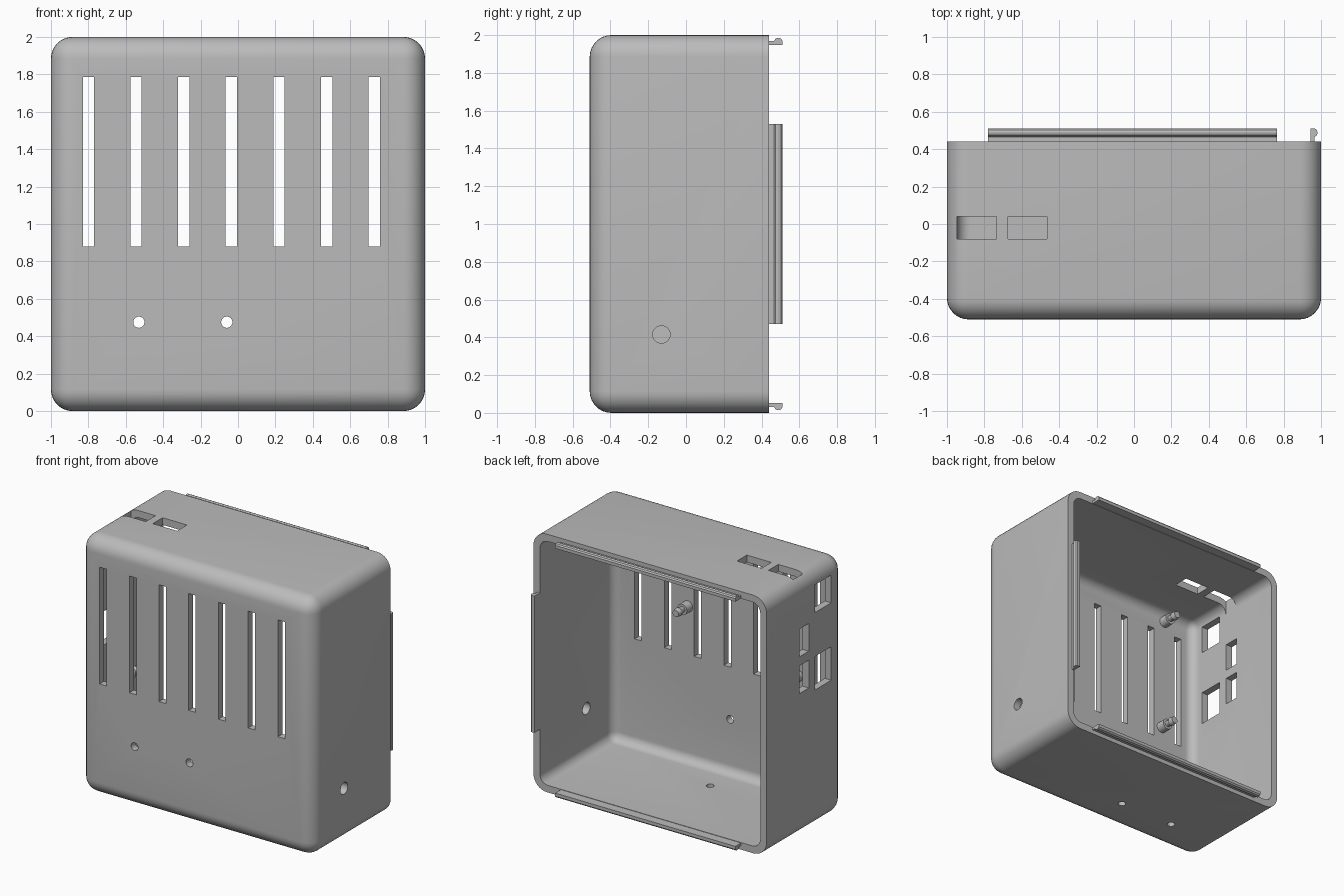
import bpy
import bmesh
import math
from mathutils import Matrix, Vector

old = bpy.data.objects.get("Cube")
if old:
    bpy.data.objects.remove(old, do_unlink=True)

FRONT, BACK = -0.51, 0.44
WALL = 0.055

grey = bpy.data.materials.new("shell grey")
grey.use_nodes = True
grey.diffuse_color = (0.5, 0.5, 0.5, 1)
bsdf = grey.node_tree.nodes["Principled BSDF"]
bsdf.inputs["Base Color"].default_value = (0.5, 0.5, 0.5, 1)
bsdf.inputs["Roughness"].default_value = 0.6


def to_object(name, bm):
    bmesh.ops.recalc_face_normals(bm, faces=bm.faces)
    mesh = bpy.data.meshes.new(name)
    bm.to_mesh(mesh)
    bm.free()
    mesh.materials.append(grey)
    obj = bpy.data.objects.new(name, mesh)
    bpy.context.collection.objects.link(obj)
    return obj


def activate(obj):
    bpy.ops.object.select_all(action="DESELECT")
    obj.select_set(True)
    bpy.context.view_layer.objects.active = obj


def smooth(obj):
    activate(obj)
    bpy.ops.object.shade_smooth_by_angle(angle=math.radians(30))


def box(name, low, high, radius=0, cut_at=None):
    """Box between two corners, optionally rounded and cut open at the back."""
    bm = bmesh.new()
    low, high = Vector(low), Vector(high)
    size = high - low
    bmesh.ops.create_cube(bm, size=1, matrix=Matrix.Translation((low + high) / 2)
                          @ Matrix.Diagonal((*size, 1)))
    if radius:
        bmesh.ops.bevel(bm, geom=bm.edges[:], offset=radius, segments=8,
                        profile=0.5, affect="EDGES")
    if cut_at is not None:
        parts = bm.verts[:] + bm.edges[:] + bm.faces[:]
        bmesh.ops.bisect_plane(bm, geom=parts, plane_co=(0, cut_at, 0),
                               plane_no=(0, 1, 0), clear_outer=True)
        rim = [e for e in bm.edges if e.is_boundary]
        bmesh.ops.contextual_create(bm, geom=rim)
    return to_object(name, bm)


def rod(name, centre, radius, length, axis):
    turn = Vector((0, 0, 1)).rotation_difference(Vector(axis)).to_matrix().to_4x4()
    bm = bmesh.new()
    bmesh.ops.create_cone(bm, cap_ends=True, segments=32, radius1=radius,
                          radius2=radius, depth=length,
                          matrix=Matrix.Translation(centre) @ turn)
    return to_object(name, bm)


def cut(target, cutter):
    cutter.hide_render = True
    activate(target)
    mod = target.modifiers.new("cut", "BOOLEAN")
    mod.operation = "DIFFERENCE"
    mod.solver = "EXACT"
    mod.object = cutter
    bpy.ops.object.modifier_apply(modifier=mod.name)
    bpy.data.objects.remove(cutter, do_unlink=True)


# Hollow shell, open at the back
shell = box("case_shell", (-1, FRONT, 0), (1, 0.8, 2), 0.115, BACK)
cut(shell, box("cavity", (-1 + WALL, FRONT + WALL, WALL),
               (1 - WALL, 0.9, 2 - WALL), 0.07, 0.6))

# Front ventilation slots
for i in range(7):
    x = -0.8 + 0.2548 * i
    cut(shell, box("slot", (x - 0.03, -0.6, 0.88), (x + 0.03, -0.4, 1.785)))

# Top openings
for x in (-0.945, -0.675):
    cut(shell, box("top_opening", (x, -0.08, 1.87), (x + 0.21, 0.04, 2.1)))

# Connector openings in the right wall: near y, far y, low z, high z
for y0, y1, z0, z1 in ((-0.35, -0.15, 1.67, 1.885), (-0.35, -0.15, 1.07, 1.33),
                       (-0.075, 0.04, 1.40, 1.615), (-0.075, 0.04, 1.115, 1.33)):
    cut(shell, box("side_opening", (-1.1, y0, z0), (-0.9, y1, z1)))

# Round holes in the front, bottom and left wall
for x in (-0.53, -0.06):
    cut(shell, rod("front_hole", (x, FRONT, 0.475), 0.03, 0.25, (0, 1, 0)))
    cut(shell, rod("bottom_hole", (x, -0.21, 0), 0.028, 0.25, (0, 0, 1)))
cut(shell, rod("left_hole", (1, -0.13, 0.415), 0.046, 0.25, (1, 0, 0)))
smooth(shell)


# Snap lips: a hooked profile extruded along the rim
HOOK = ((0, 0.42), (0.02, 0.42), (0.02, 0.465), (0.034, 0.475),
        (0.038, 0.488), (0.034, 0.502), (0.024, 0.51), (0, 0.51))


def snap_lip(name, corner, outward, along):
    bm = bmesh.new()
    outward, along = Vector(outward), Vector(along)
    verts = [bm.verts.new(Vector(corner) + outward * d + Vector((0, y, 0)))
             for d, y in HOOK]
    face = bm.faces.new(verts)
    out = bmesh.ops.extrude_face_region(bm, geom=[face])
    moved = [v for v in out["geom"] if isinstance(v, bmesh.types.BMVert)]
    bmesh.ops.translate(bm, vec=along, verts=moved)
    smooth(to_object(name, bm))


INNER = WALL - 0.003
snap_lip("top_lip", (-0.78, 0, 2 - INNER), (0, 0, 1), (1.545, 0, 0))
snap_lip("bottom_lip", (-0.78, 0, INNER), (0, 0, -1), (1.545, 0, 0))
snap_lip("left_lip", (1 - INNER - 0.004, 0, 0.47), (1, 0, 0), (0, 0, 1.06))

# Mounting posts: a turned profile of radius and height
POST = ((0.042, -0.01), (0.042, 0.07), (0.024, 0.07), (0.024, 0.1),
        (0.032, 0.115), (0.026, 0.15), (0, 0.15))
for n, (x, z) in enumerate(((-0.67, 1.87), (-0.645, 0.97),
                            (0.303, 1.255), (0.303, 1.775))):
    bm = bmesh.new()
    ring = [bm.verts.new((x + r, FRONT + WALL + h, z)) for r, h in POST]
    edges = [bm.edges.new(pair) for pair in zip(ring, ring[1:])]
    bmesh.ops.spin(bm, geom=ring + edges, cent=(x, 0, z), axis=(0, 1, 0),
                   angle=math.tau, steps=24)
    bmesh.ops.remove_doubles(bm, verts=bm.verts, dist=0.0005)
    smooth(to_object(f"mounting_post_{n + 1}", bm))
